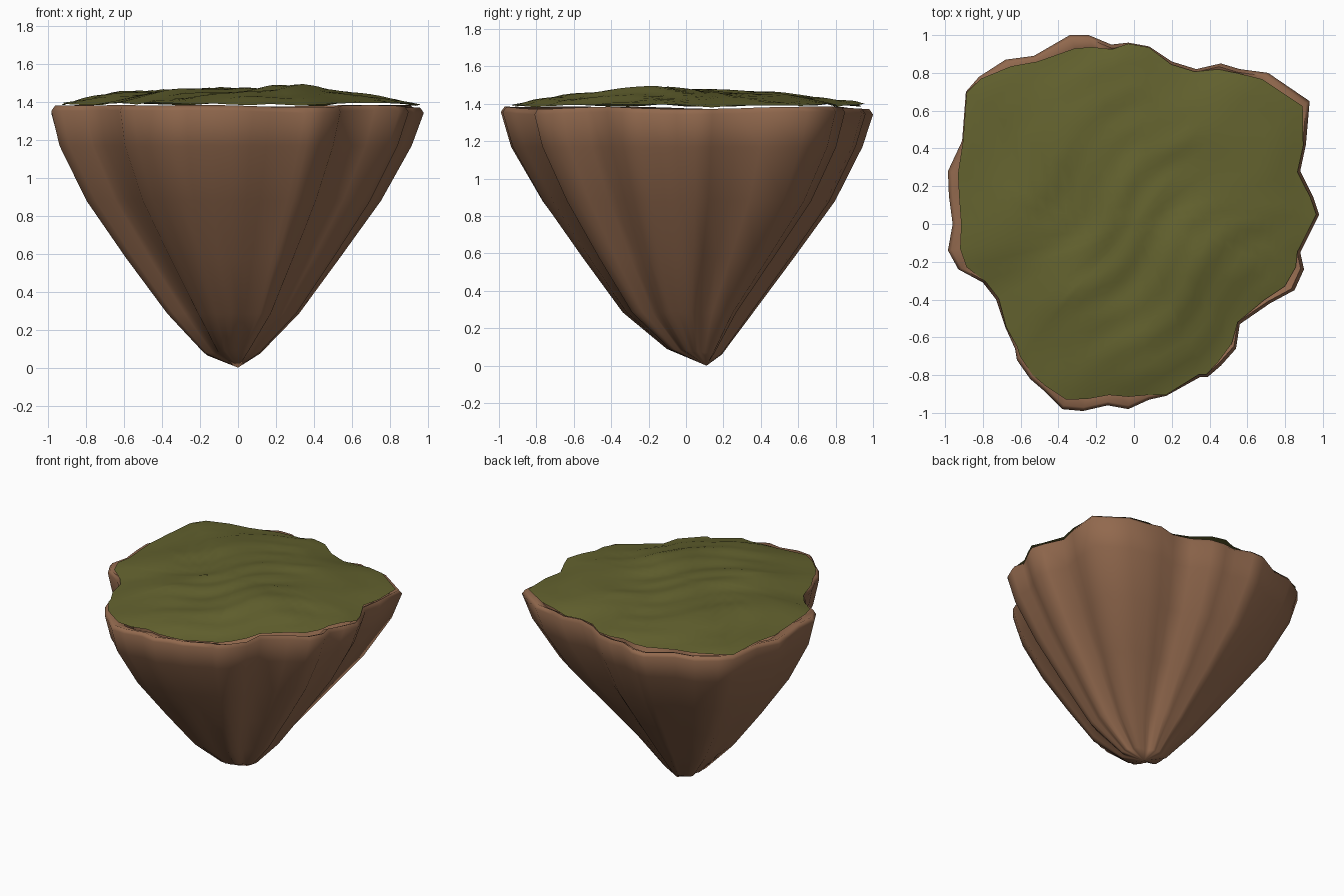
import bpy, bmesh, math

if "Cube" in bpy.data.objects:
    bpy.data.objects.remove(bpy.data.objects["Cube"])

# Plan outline of the island rim, counterclockwise from +x
RIM = [(.98,.05),(.95,.14),(.88,.28),(.91,.42),(.93,.65),(.71,.80),(.56,.82),(.46,.85),
       (.33,.82),(.20,.86),(.08,.94),(-.03,.96),(-.12,.95),(-.24,1.0),(-.34,1.0),(-.53,.89),
       (-.68,.87),(-.82,.78),(-.89,.70),(-.91,.44),(-.985,.28),(-.98,.15),(-.96,0),(-.985,-.14),
       (-.93,-.24),(-.80,-.31),(-.73,-.40),(-.68,-.55),(-.63,-.66),(-.62,-.72),(-.55,-.82),
       (-.48,-.88),(-.38,-.98),(-.27,-.99),(-.14,-.96),(-.03,-.98),(.08,-.93),(.17,-.91),
       (.35,-.81),(.39,-.81),(.46,-.75),(.54,-.66),(.56,-.53),(.72,-.42),(.85,-.35),
       (.90,-.24),(.88,-.15),(.93,-.05)]
# Distance in hundredths that the grass stays inside each rim point
GAPS = "1111442311" "0026734100" "5546411012" "2256562011" "23135411"
N = len(RIM)
RADII = [math.hypot(*p) for p in RIM]
BROAD = [sum(RADII[(i + k) % N] for k in range(-4, 5)) / 9 for i in range(N)]


def outline(round_off, flute, pinch):
    """Rim outline, blended toward a circle, flutes deepened, pinched on one diagonal."""
    pts = []
    for i, (x, y) in enumerate(RIM):
        r = BROAD[i] * (1 - round_off) + .96 * round_off + flute * (RADII[i] - BROAD[i])
        r *= 1 - pinch * max(0, 2 * x * y / RADII[i] ** 2) ** 1.5
        pts.append((x * r / RADII[i], y * r / RADII[i]))
    return pts


def material(name, rgb):
    m = bpy.data.materials.new(name)
    m.diffuse_color = (*rgb, 1)
    m.use_nodes = True
    m.node_tree.nodes["Principled BSDF"].inputs["Base Color"].default_value = m.diffuse_color
    return m


def ringed_mesh(name, rings, tip, mat, angle):
    """Skin a stack of rings and close the last one to a tip."""
    bm = bmesh.new()
    loops = [[bm.verts.new(p) for p in r] for r in rings]
    for a, b in zip(loops, loops[1:]):
        for i in range(N):
            j = (i + 1) % N
            bm.faces.new((a[i], a[j], b[j], b[i]))
    t = bm.verts.new(tip)
    for i in range(N):
        bm.faces.new((loops[-1][i], loops[-1][(i + 1) % N], t))
    bmesh.ops.recalc_face_normals(bm, faces=bm.faces[:])
    # an open sheet may come out upside down
    if name == "grass_top" and sum(f.normal.z for f in bm.faces) < 0:
        bmesh.ops.reverse_faces(bm, faces=bm.faces[:])
    me = bpy.data.meshes.new(name)
    bm.to_mesh(me)
    bm.free()
    me.materials.append(mat)
    ob = bpy.data.objects.new(name, me)
    bpy.context.collection.objects.link(ob)
    bpy.context.view_layer.objects.active = ob
    ob.select_set(True)
    bpy.ops.object.shade_smooth_by_angle(angle=math.radians(angle))
    ob.select_set(False)
    return ob


# Rock: fluted cone with a rounded lip
# (scale, z, centre x, centre y, rounding, flute depth, diagonal pinch)
LEVELS = [(.91, 1.35, .01, .01, 0, 1, 0), (.98, 1.378, 0, 0, 0, 1, 0), (1, 1.35, 0, 0, 0, 1, 0),
          (.945, 1.17, -.01, 0, .03, 1, 0), (.79, .88, -.02, .01, .1, 1.05, .02),
          (.575, .58, -.025, .01, .25, 1.15, .07), (.355, .285, -.025, .01, .4, 1.3, .17),
          (.15, .075, -.03, .045, .6, 1.6, .2)]
rock_rings = []
for s, z, cx, cy, rnd, fl, pinch in LEVELS:
    rock_rings.append([(cx + s * x, cy + s * y,
                        z + (.007 * math.sin(4 * x + 5 * y + 1) if z > 1.3 else 0)
                        - (.015 * y if z < .1 else 0)) for x, y in outline(rnd, fl, pinch)])
ringed_mesh("rock", rock_rings, (0, .11, 0), material("earth brown", (.285, .14, .075)), 80)


# Grass: gently domed sheet with diagonal ridges, highest right of centre
def ground(x, y, s):
    dome = .072 * (1 - s ** 3)
    hump = .03 * math.exp(-((x - .3) ** 2 + (y + .18) ** 2) / .06)
    d, e = x - y, x + y
    ridges = (.010 * math.sin(9 * d - 3.2 + 1.2 * math.sin(2.5 * e))
              + .007 * math.sin(23 * d + 2 * math.sin(5 * e)))
    lumps = .007 * math.sin(9 * x + 1) * math.cos(8 * y)
    return 1.391 + dome + hump + ridges * (1 - .35 * s) + lumps


STEPS = 18
grass_rings = []
for k in range(STEPS, 0, -1):
    s = k / STEPS
    ring = []
    for (x, y), r, g in zip(RIM, RADII, GAPS):
        f = s * (1 - (.005 + int(g) / 100) / r)
        ring.append((f * x, f * y, ground(f * x, f * y, s)))
    grass_rings.append(ring)
ringed_mesh("grass_top", grass_rings, (0, 0, ground(0, 0, 0)),
            material("grass green", (.125, .122, .028)), 60)
